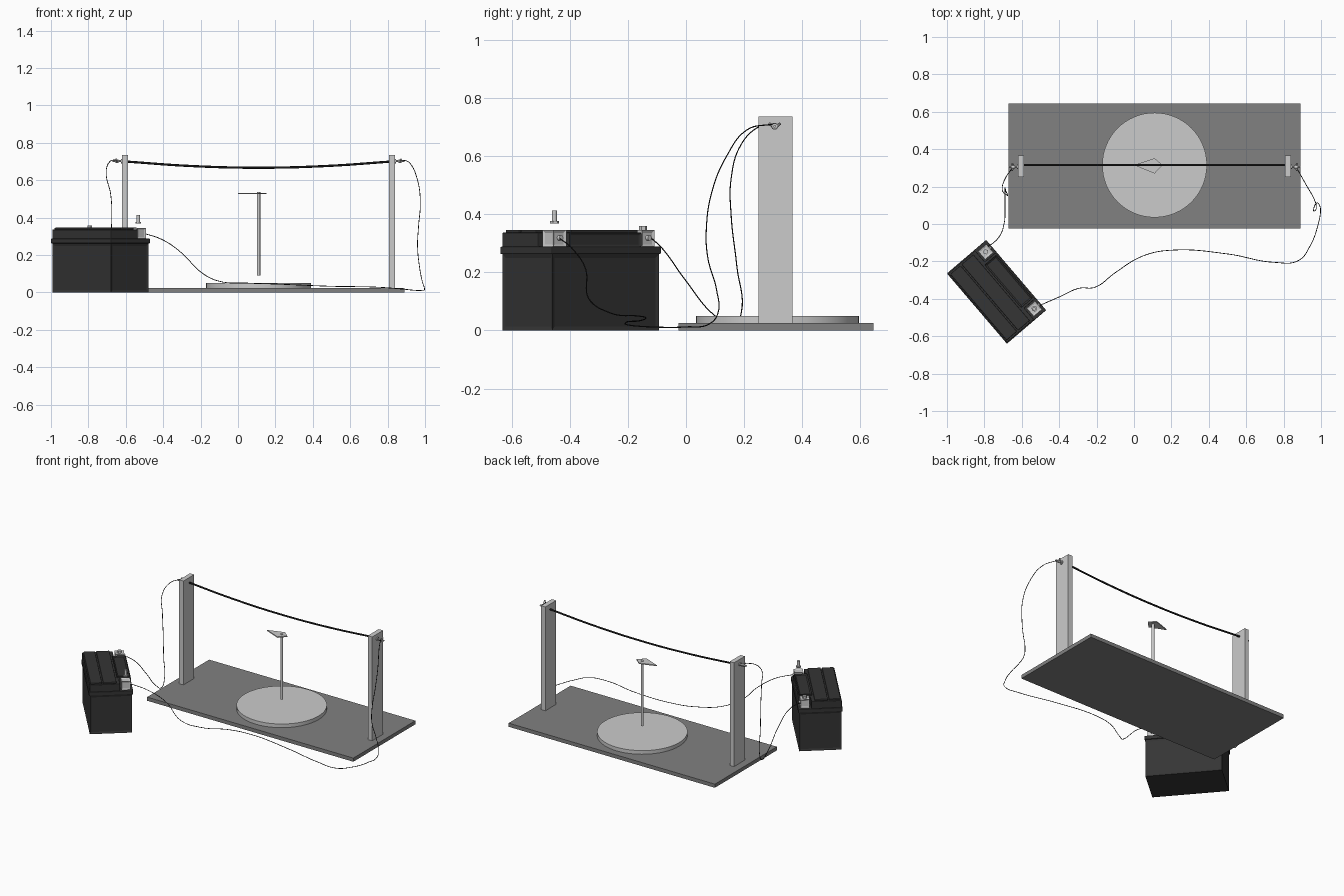
import bpy, bmesh, math
from mathutils import Matrix, Vector

if "Cube" in bpy.data.objects:
    bpy.data.objects.remove(bpy.data.objects["Cube"])


def material(name, v):
    m = bpy.data.materials.new(name)
    m.diffuse_color = (v, v, v, 1)
    m.use_nodes = True
    m.node_tree.nodes["Principled BSDF"].inputs["Base Color"].default_value = m.diffuse_color
    return m


BLACK = material("black_plastic", 0.035)
DARK = material("dark_wire", 0.01)
BASE = material("board_grey", 0.22)
# battery frame: local x along its length, local y towards the terminals
BATTERY = Matrix.Translation((-0.735, -0.3625, 0)) @ Matrix.Rotation(math.radians(-49.5), 4, 'Z')
ID = Matrix()


def finish(name, bm, mat=None, frame=ID, bevel=0, smooth=False):
    bmesh.ops.recalc_face_normals(bm, faces=bm.faces)
    me = bpy.data.meshes.new(name)
    bm.to_mesh(me)
    bm.free()
    ob = bpy.data.objects.new(name, me)
    bpy.context.collection.objects.link(ob)
    ob.matrix_world = frame
    if mat:
        me.materials.append(mat)
    if bevel:
        b = ob.modifiers.new("bevel", 'BEVEL')
        b.width, b.segments = bevel, 2
    if smooth:
        bpy.ops.object.select_all(action='DESELECT')
        bpy.context.view_layer.objects.active = ob
        ob.select_set(True)
        bpy.ops.object.shade_smooth_by_angle()
    return ob


def prism_bm(pts, z0, z1):
    bm = bmesh.new()
    f = bm.faces.new([bm.verts.new((x, y, z0)) for x, y in pts])
    top = bmesh.ops.extrude_face_region(bm, geom=[f])["geom"]
    for v in top:
        if isinstance(v, bmesh.types.BMVert):
            v.co.z = z1
    bmesh.ops.recalc_face_normals(bm, faces=bm.faces)
    return bm


def rect(x0, x1, y0, y1):
    return [(x0, y0), (x1, y0), (x1, y1), (x0, y1)]


def box(name, x0, x1, y0, y1, z0, z1, **kw):
    return finish(name, prism_bm(rect(x0, x1, y0, y1), z0, z1), **kw)


def rod(name, a, b, r, n=24, **kw):
    a, b = Vector(a), Vector(b)
    d = b - a
    bm = bmesh.new()
    m = Matrix.Translation((a + b) / 2) @ d.to_track_quat('Z', 'Y').to_matrix().to_4x4()
    bmesh.ops.create_cone(bm, cap_ends=True, segments=n, radius1=r, radius2=r, depth=d.length, matrix=m)
    return finish(name, bm, smooth=n > 8, **kw)


def tube(name, pts, r):
    cu = bpy.data.curves.new(name, 'CURVE')
    cu.dimensions = '3D'
    cu.bevel_depth, cu.bevel_resolution, cu.use_fill_caps = r, 2, True
    cu.resolution_u = 8
    sp = cu.splines.new('BEZIER')
    sp.bezier_points.add(len(pts) - 1)
    for p, co in zip(sp.bezier_points, pts):
        p.co = co
        p.handle_left_type = p.handle_right_type = 'AUTO'
    cu.materials.append(DARK)
    ob = bpy.data.objects.new(name, cu)
    bpy.context.collection.objects.link(ob)
    bpy.ops.object.select_all(action='DESELECT')
    bpy.context.view_layer.objects.active = ob
    ob.select_set(True)
    bpy.ops.object.convert(target='MESH')


# stand: board, disc and two posts
box("base_board", -0.67, 0.89, -0.025, 0.645, 0, 0.025, mat=BASE)
rod("compass_disc", (0.11, 0.315, 0.025), (0.11, 0.315, 0.05), 0.28, 64)
for side, x0, x1 in (("left", -0.62, -0.588), ("right", 0.807, 0.84)):
    box(side + "_post", x0, x1, 0.25, 0.367, 0.025, 0.735)

# sagging conductor between the posts
tube("conductor", [(-0.6, 0.315, 0.70), (-0.25, 0.315, 0.676), (0.11, 0.315, 0.667),
                   (0.47, 0.315, 0.676), (0.82, 0.315, 0.70)], 0.006)

# needle on its pin
rod("needle_pin", (0.11, 0.315, 0.09), (0.11, 0.315, 0.537), 0.009, 24)
finish("compass_needle", prism_bm([(0.0, 0.315), (0.11, 0.27), (0.152, 0.315), (0.11, 0.352)], 0.526, 0.533))

# wing-nut connectors outside each post
for side, x, s in (("left", -0.62, -1), ("right", 0.84, 1)):
    c = (x, 0.305, 0.702)
    at = lambda dx, dy, dz: (c[0] + s * dx, c[1] + dy, c[2] + dz)
    rod(side + "_connector_stud", at(0, 0, 0), at(0.05, 0, 0), 0.005, 12)
    rod(side + "_connector_washer", at(0, 0, 0), at(0.006, 0, 0), 0.012, 16)
    rod(side + "_connector_nut", at(0.018, 0, 0), at(0.034, 0, 0), 0.010, 16)
    for w in (-1, 1):
        rod(side + "_connector_wing", at(0.026, w * 0.007, 0), at(0.032, w * 0.019, 0.01), 0.005, 8)

# battery case with recessed side panels
bm = prism_bm(rect(-0.241, 0.241, -0.132, 0.132), 0, 0.262)
sides = [f for f in bm.faces if abs(f.normal.z) < 0.5]
bmesh.ops.inset_individual(bm, faces=sides, thickness=0.018, depth=-0.004)
finish("battery_case", bm, BLACK, BATTERY)
box("battery_rim", -0.247, 0.247, -0.138, 0.138, 0.262, 0.288, mat=BLACK, frame=BATTERY, bevel=0.004)

# lid with terminal notches at two corners, recessed front and top panels
X, Y, nx, ny = 0.242, 0.133, 0.163, 0.056
bm = prism_bm([(-X, -Y), (X, -Y), (X, ny), (nx, ny), (nx, Y), (-nx, Y), (-nx, ny), (-X, ny)], 0.286, 0.336)
front = [f for f in bm.faces if f.normal.y > 0.9 and f.calc_center_median().y > 0.1]
bmesh.ops.inset_individual(bm, faces=front, thickness=0.010, depth=-0.005)
finish("battery_lid", bm, BLACK, BATTERY, bevel=0.003)
for name, y0, y1 in (("back", -0.127, -0.055), ("middle", -0.047, 0.035)):
    box("lid_" + name + "_panel", -0.232, 0.232, y0, y1, 0.334, 0.346, mat=BLACK, frame=BATTERY, bevel=0.004)
bm = prism_bm(rect(-0.15, 0.15, 0.045, 0.125), 0.334, 0.346)
bmesh.ops.inset_individual(bm, faces=[f for f in bm.faces if f.normal.z > 0.9], thickness=0.012, depth=-0.006)
finish("lid_front_panel", bm, BLACK, BATTERY)

# terminals: folded metal blocks with bolts, one bolt lifted clear
for side, x, lift in (("left", -0.2, 0), ("right", 0.2, 0.025)):
    bm = prism_bm(rect(x - 0.029, x + 0.029, 0.066, 0.124), 0.287, 0.345)
    caps = [f for f in bm.faces if f.normal.z > 0.9 or f.normal.y > 0.9 or f.normal.x * x > 0.18]
    bmesh.ops.inset_individual(bm, faces=caps, thickness=0.013, depth=-0.004)
    finish(side + "_terminal", bm, frame=BATTERY)
    h = 0.343 + lift
    if lift:
        rod(side + "_bolt_flange", (x, 0.095, h), (x, 0.095, h + 0.009), 0.016, 6, frame=BATTERY)
        rod(side + "_bolt_shaft", (x, 0.095, h), (x, 0.095, h + 0.045), 0.009, 16, frame=BATTERY)
    else:
        rod(side + "_bolt_head", (x, 0.095, h), (x, 0.095, h + 0.016), 0.014, 6, frame=BATTERY)
    rod(side + "_cable_screw", (x, 0.118, 0.318), (x, 0.132, 0.318), 0.009, 12, frame=BATTERY)

# cables from terminals to connectors
tube("left_cable", [(-0.65, 0.30, 0.71), (-0.685, 0.25, 0.70), (-0.705, 0.19, 0.64), (-0.68, 0.155, 0.52),
                    (-0.675, 0.155, 0.40), (-0.685, 0.175, 0.22), (-0.69, 0.19, 0.06), (-0.69, 0.165, 0.015),
                    (-0.69, 0.1, 0.05), (-0.695, 0.0, 0.17), (-0.73, -0.08, 0.28), (-0.785, -0.125, 0.322)], 0.002)
tube("right_cable", [(0.87, 0.30, 0.71), (0.92, 0.21, 0.69), (0.96, 0.14, 0.60), (0.975, 0.09, 0.48),
                     (0.965, 0.07, 0.35), (0.96, 0.075, 0.25), (0.97, 0.105, 0.14), (0.985, 0.11, 0.06),
                     (0.997, 0.08, 0.022), (0.985, 0.0, 0.012), (0.94, -0.12, 0.012), (0.88, -0.195, 0.018),
                     (0.75, -0.205, 0.028), (0.5, -0.16, 0.033), (0.2, -0.14, 0.045), (0.05, -0.17, 0.05),
                     (-0.1, -0.26, 0.06), (-0.2, -0.335, 0.11), (-0.3, -0.345, 0.21), (-0.4, -0.39, 0.28),
                     (-0.515, -0.44, 0.32)], 0.002)
